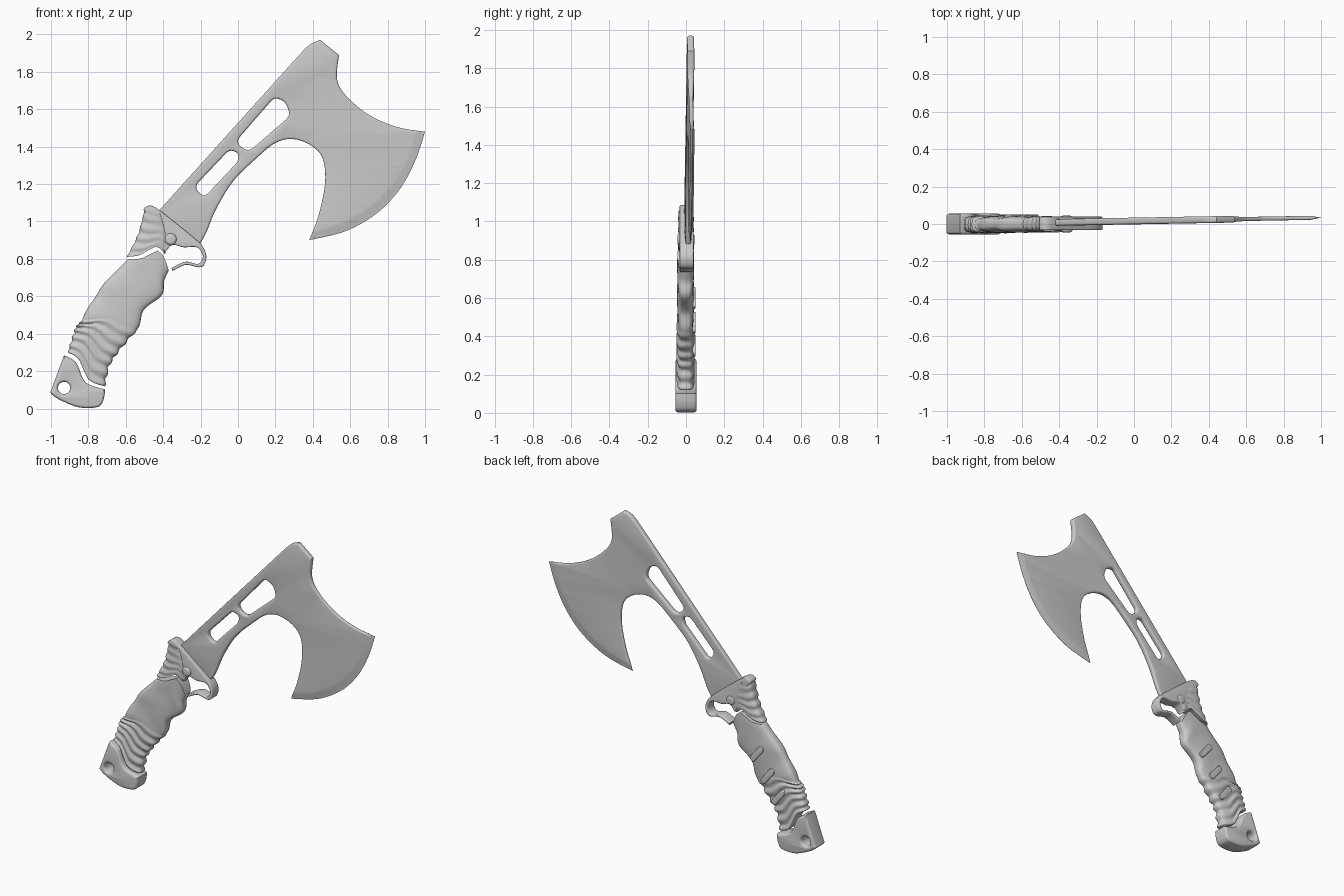
import bpy, bmesh, math
from mathutils import Vector

if "Cube" in bpy.data.objects:
    bpy.data.objects.remove(bpy.data.objects["Cube"])


def cr(pts, t):
    """Catmull-Rom point at t in 0..1 on an open list of 2D points."""
    n = len(pts) - 1
    i = max(0, min(n - 1, int(t * n)))
    f = t * n - i
    p = [Vector(pts[max(0, min(n, k))]) for k in (i - 1, i, i + 1, i + 2)]
    return 0.5 * (2 * p[1] + (p[2] - p[0]) * f + (2 * p[0] - 5 * p[1] + 4 * p[2] - p[3]) * f * f
                  + (3 * p[1] - p[0] - 3 * p[2] + p[3]) * f ** 3)


def outline(*segments, step=5):
    """Closed loop of smooth runs; corners stay sharp where runs meet."""
    out = []
    for s in segments:
        n = 1 if len(s) == 2 else (len(s) - 1) * step
        out += [cr(s, k / n) for k in range(n)]
    return out


def rounded(pts, r=0.03, n=4):
    """Polygon with each corner replaced by a small arc."""
    out = []
    for i, p in enumerate(pts):
        p, a, b = Vector(p), Vector(pts[i - 1]), Vector(pts[(i + 1) % len(pts)])
        s = p + (a - p) * min(0.45, r / (a - p).length)
        e = p + (b - p) * min(0.45, r / (b - p).length)
        for k in range(n + 1):
            t = k / n
            out.append(s * (1 - t) ** 2 + p * 2 * t * (1 - t) + e * t * t)
    return out


def circle(x, z, r, n=24):
    return [Vector((x + r * math.cos(2 * math.pi * k / n), z + r * math.sin(2 * math.pi * k / n)))
            for k in range(n)]


def finish(ob, angle=40):
    bpy.ops.object.select_all(action='DESELECT')
    ob.select_set(True)
    bpy.context.view_layer.objects.active = ob
    bpy.ops.object.shade_smooth_by_angle(angle=math.radians(angle))


def plate(name, loops, half, bevel, y=0.0, edit=None):
    """Flat front-view outline with holes, thickened along y with rounded rims."""
    cu = bpy.data.curves.new(name + "_outline", 'CURVE')
    cu.dimensions, cu.fill_mode = '2D', 'BOTH'
    cu.extrude, cu.bevel_depth, cu.offset, cu.bevel_resolution = half - bevel, bevel, -bevel, 2
    for loop in loops:
        sp = cu.splines.new('POLY')
        sp.points.add(len(loop) - 1)
        for q, p in zip(sp.points, loop):
            q.co = (p[0], p[1], 0, 1)
        sp.use_cyclic_u = True
    tmp = bpy.data.objects.new(name + "_tmp", cu)
    bpy.context.collection.objects.link(tmp)
    me = bpy.data.meshes.new_from_object(tmp.evaluated_get(bpy.context.evaluated_depsgraph_get()))
    bpy.data.objects.remove(tmp)
    bm = bmesh.new()
    bm.from_mesh(me)
    bmesh.ops.remove_doubles(bm, verts=bm.verts, dist=0.0002)
    for v in bm.verts:
        v.co = (v.co.x, -v.co.z, v.co.y)
    if edit:
        edit(bm)
    for v in bm.verts:
        v.co.y += y
    bmesh.ops.recalc_face_normals(bm, faces=bm.faces)
    bm.to_mesh(me)
    bm.free()
    ob = bpy.data.objects.new(name, me)
    bpy.context.collection.objects.link(ob)
    finish(ob)


def slab(name, left, right, bottom, top, half, y, ridge, nu=90, nv=36):
    """Rounded grip lofted over a patch bounded by four curves; ridge(u, v) gives the relief."""
    def patch(u, v):
        c00, c10, c01, c11 = (Vector(p) for p in (bottom[0], bottom[-1], top[0], top[-1]))
        return ((1 - v) * cr(left, u) + v * cr(right, u) + (1 - u) * cr(bottom, v) + u * cr(top, v)
                - ((1 - u) * ((1 - v) * c00 + v * c10) + u * ((1 - v) * c01 + v * c11)))

    def power(a):
        return math.copysign(abs(a) ** 0.65, a)
    bm = bmesh.new()
    rings = []
    for i in range(nu + 1):
        u, ring = i / nu, []
        for j in range(nv):
            a = 2 * math.pi * j / nv
            c, s = power(math.cos(a)), power(math.sin(a))
            v = 0.5 - 0.5 * c
            h = ridge(u, v)
            p = patch(u, min(1.03, max(-0.03, 0.5 - 0.5 * c * (1 + h * 0.6))))
            ring.append(bm.verts.new((p.x, y + half * s * (1 + h), p.y)))
        rings.append(ring)
    for a, b in zip(rings, rings[1:]):
        for j in range(nv):
            k = (j + 1) % nv
            bm.faces.new((a[j], a[k], b[k], b[j]))
    for r in (rings[0], rings[-1]):
        for j in range(nv // 2):
            f = [r[j], r[j + 1], r[-j - 1], r[-j]] if j else [r[0], r[1], r[-1]]
            f = list(dict.fromkeys(f))
            if len(f) > 2:
                bm.faces.new(f)
    bmesh.ops.recalc_face_normals(bm, faces=bm.faces)
    me = bpy.data.meshes.new(name)
    bm.to_mesh(me)
    bm.free()
    ob = bpy.data.objects.new(name, me)
    bpy.context.collection.objects.link(ob)
    finish(ob, 50)


# axe head and shaft: one plate, thinned past the spine and ground to a cutting edge
EDGE, R = Vector((0.3, 0, 1.6)), 0.71
SPINE, SIDE = Vector((-0.41, 0, 1.08)), Vector((0.739, 0, -0.673))


def grind(bm):
    def cut(co, no):
        bmesh.ops.bisect_plane(bm, geom=bm.verts[:] + bm.edges[:] + bm.faces[:], plane_co=co, plane_no=no)
    for s in (0.2, 0.36):
        cut(SPINE + SIDE * s, SIDE)
    for k in range(8):
        a = math.radians(-12 - 10 * k)
        d = Vector((math.cos(a), 0, math.sin(a)))
        cut(EDGE + d * (R - 0.055), d)
    for v in bm.verts:
        p = Vector((v.co.x, 0, v.co.z))
        t = 1 - 0.4 * min(1, max(0, ((p - SPINE).dot(SIDE) - 0.2) / 0.16))
        if p.z < 1.5 and p.x > 0.37:
            t *= min(1, max(0.15, (R - (p - EDGE).length) / 0.052))
        v.co.y = v.co.y * t + 0.018 * v.co.x


head = outline(
    [(-0.43, 1.05), (0.30, 1.86)], [(0.30, 1.86), (0.38, 1.943), (0.44, 1.97)],
    [(0.44, 1.97), (0.54, 1.89)],
    [(0.54, 1.89), (0.53, 1.76), (0.58, 1.67), (0.70, 1.57), (0.85, 1.505), (1.0, 1.48)],
    [(1.0, 1.48), (0.95, 1.33), (0.87, 1.18), (0.75, 1.05), (0.58, 0.95), (0.38, 0.90)],
    [(0.38, 0.90), (0.43, 1.03), (0.465, 1.2), (0.455, 1.33), (0.40, 1.40), (0.30, 1.44), (0.20, 1.42),
     (0.09, 1.33), (-0.03, 1.21), (-0.12, 1.06), (-0.17, 0.94), (-0.21, 0.87)],
    [(-0.21, 0.87), (-0.43, 1.05)])
upper_window = rounded([(0.195, 1.665), (0.255, 1.64), (0.28, 1.565), (0.06, 1.375), (0.01, 1.40), (-0.005, 1.435)])
lower_window = rounded([(-0.045, 1.385), (0.005, 1.365), (0.0, 1.32), (-0.18, 1.13), (-0.22, 1.165), (-0.225, 1.195)])
plate("axe_head_and_shaft", [head, upper_window, lower_window], 0.018, 0.011, 0.016, grind)

# guard with open finger loop
guard = outline(
    [(-0.48, 1.03), (-0.505, 1.065), (-0.47, 1.085), (-0.42, 1.06), (-0.30, 0.965), (-0.20, 0.88),
     (-0.17, 0.82), (-0.18, 0.77), (-0.21, 0.755), (-0.28, 0.768), (-0.35, 0.735)],
    [(-0.35, 0.735), (-0.355, 0.752)],
    [(-0.355, 0.752), (-0.28, 0.785), (-0.212, 0.773), (-0.188, 0.815), (-0.22, 0.862), (-0.29, 0.862),
     (-0.35, 0.875), (-0.39, 0.835)],
    [(-0.39, 0.835), (-0.44, 0.92), (-0.48, 1.03)])
plate("guard", [guard], 0.036, 0.006, 0.003)

# ridged collar above the grip
slab("collar", [(-0.595, 0.81), (-0.535, 0.93), (-0.50, 1.06)], [(-0.39, 0.825), (-0.375, 0.91), (-0.41, 1.04)],
     [(-0.595, 0.81), (-0.52, 0.822), (-0.44, 0.865), (-0.39, 0.825)], [(-0.50, 1.06), (-0.41, 1.04)],
     0.04, 0.0, lambda u, v: 0.09 * (1 - v) * math.sin(math.pi * u) ** 0.5 * math.sin(2 * math.pi * (5 * u + 0.6 * v)))


# main grip with finger swells, ribs at the lower end and faint diagonal waves
def grip_relief(u, v):
    ribs = 0.10 * max(0, min(1, (0.45 - u) / 0.08)) * math.sin(2 * math.pi * 13 * u)
    waves = 0.05 * math.sin(2 * math.pi * (4 * u + 1.2 * v)) * min(1, u * 4, (1 - u) * 5)
    return ribs + waves - 0.05


slab("grip", [(-0.91, 0.30), (-0.875, 0.42), (-0.83, 0.49), (-0.74, 0.64), (-0.595, 0.795)],
     [(-0.71, 0.118), (-0.685, 0.225), (-0.63, 0.315), (-0.535, 0.42), (-0.505, 0.52), (-0.41, 0.60),
      (-0.392, 0.68), (-0.37, 0.735)],
     [(-0.91, 0.30), (-0.85, 0.262), (-0.80, 0.155), (-0.71, 0.118)],
     [(-0.595, 0.795), (-0.51, 0.805), (-0.43, 0.845), (-0.392, 0.80), (-0.37, 0.735)],
     0.045, -0.002, grip_relief)

# pommel with lanyard hole
pommel = outline(
    [(-0.998, 0.10), (-0.93, 0.285)],
    [(-0.93, 0.285), (-0.865, 0.245), (-0.815, 0.14), (-0.71, 0.102)],
    [(-0.71, 0.102), (-0.72, 0.045), (-0.75, 0.008), (-0.85, 0.006), (-0.95, 0.045), (-1.0, 0.08), (-0.998, 0.10)])
plate("pommel", [pommel, circle(-0.93, 0.11, 0.033)], 0.055, 0.014)

# rivet through the guard
plate("rivet", [circle(-0.36, 0.905, 0.032)], 0.045, 0.014)

# three raised pads on the back of the grip
for i, (x, z) in enumerate([(-0.56, 0.60), (-0.64, 0.47), (-0.72, 0.35)]):
    d = Vector((0.62, -0.78))
    n = Vector((0.78, 0.62))
    c = Vector((x, z))
    pad = rounded([c + d * 0.065 + n * 0.02, c + d * 0.065 - n * 0.02,
                   c - d * 0.065 - n * 0.02, c - d * 0.065 + n * 0.02], 0.018)
    plate("grip_pad_%d" % (i + 1), [pad], 0.012, 0.004, 0.038)
